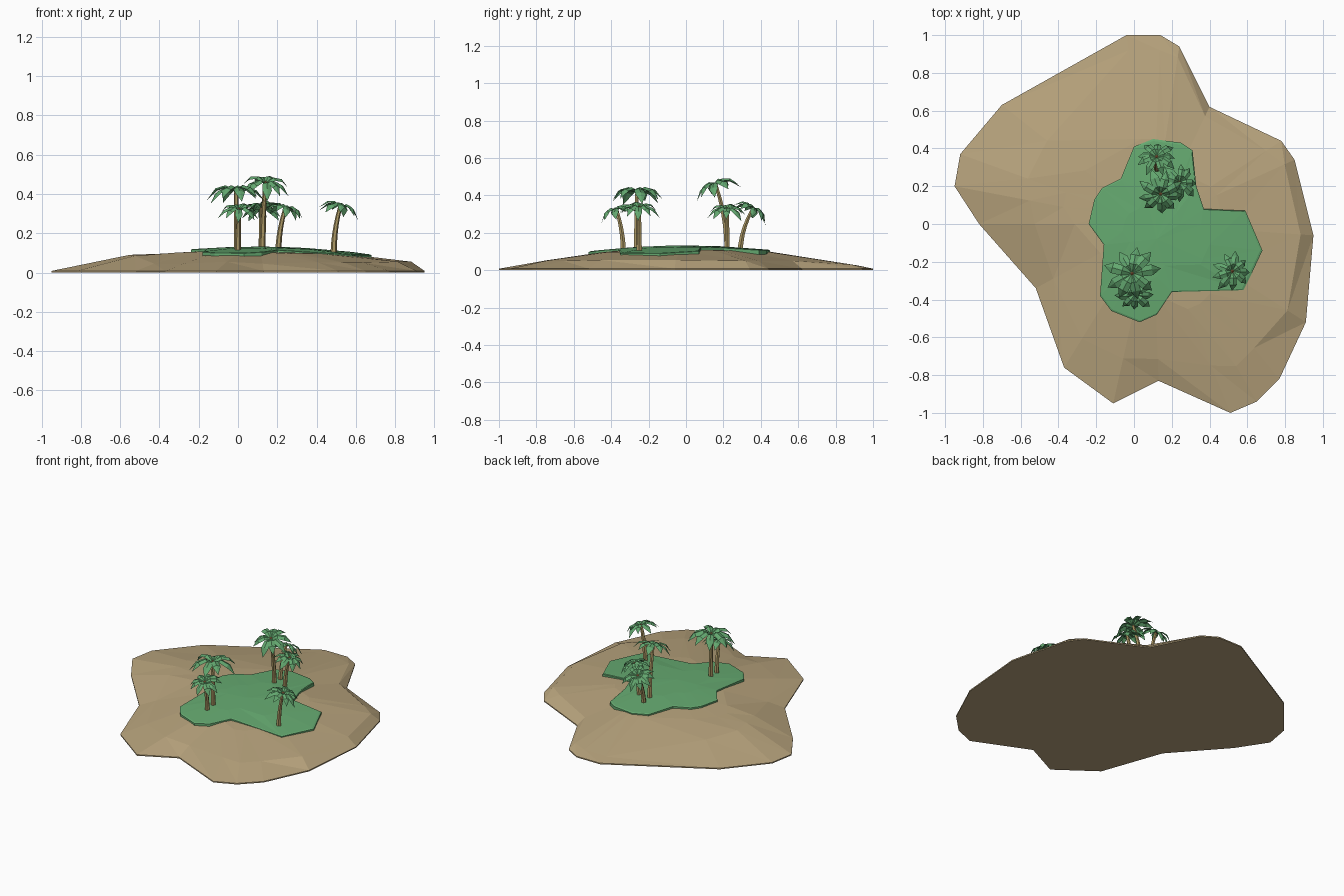
import bpy, bmesh, math, random
from mathutils import Vector

if "Cube" in bpy.data.objects:
    bpy.data.objects.remove(bpy.data.objects["Cube"])
random.seed(4)

def material(name, rgb):
    m = bpy.data.materials.new(name)
    m.diffuse_color = (*rgb, 1)
    m.use_nodes = True
    m.node_tree.nodes["Principled BSDF"].inputs["Base Color"].default_value = m.diffuse_color
    return m

SAND = material("sand", (0.48, 0.37, 0.205))
GRASS = material("grass green", (0.133, 0.406, 0.165))
LEAF = material("leaf green", (0.125, 0.39, 0.16))
BARK = material("palm bark", (0.42, 0.32, 0.13))
NUT = material("coconut brown", (0.40, 0.17, 0.07))

def finish(bm, name, mat, fix_normals=True):
    if fix_normals:
        bmesh.ops.recalc_face_normals(bm, faces=bm.faces)
    me = bpy.data.meshes.new(name)
    bm.to_mesh(me)
    bm.free()
    me.materials.append(mat)
    ob = bpy.data.objects.new(name, me)
    bpy.context.collection.objects.link(ob)
    return ob

def loft(bm, rings, top=None):
    """Join rings of points with triangles; close the bottom, fan the top to a point."""
    rows = [[bm.verts.new(p) for p in r] for r in rings]
    n = len(rows[0])
    for a, b in zip(rows, rows[1:]):
        for i in range(n):
            j = (i + 1) % n
            bm.faces.new((a[i], a[j], b[j]))
            bm.faces.new((a[i], b[j], b[i]))
    bm.faces.new(rows[0][::-1])
    if top is None:
        bm.faces.new(rows[-1])
    else:
        c = bm.verts.new(top)
        for i in range(n):
            bm.faces.new((rows[-1][i], rows[-1][(i + 1) % n], c))

# Sand: shore outline x, y, then shoulder position (fraction from centre) and height
shore = [(-.04, 1, .92, .02), (.14, 1, .92, .025), (.24, .94, .94, .03), (.40, .62, .92, .05),
         (.78, .44, .88, .05), (.85, .34, .93, .05), (.95, -.06, .92, .055), (.91, -.52, .88, .055),
         (.77, -.82, .8, .05), (.65, -.94, .8, .05), (.51, -1, .75, .052), (.13, -.83, .86, .045),
         (-.11, -.95, .75, .055), (-.37, -.76, .8, .045), (-.52, -.34, .85, .045),
         (-.82, 0, .68, .085), (-.95, .2, .62, .09), (-.92, .37, .65, .085), (-.70, .63, .7, .07)]
CX = 0.1

def dome(x, y, top, drop):
    return top - drop * ((x - CX) ** 2 + y * y)

def sand_ring(f):
    pts = [(CX + (x - CX) * f, y * f) for x, y, _, _ in shore]
    return [(x, y, dome(x, y, .115, .08)) for x, y in pts]

bm = bmesh.new()
loft(bm, [[(x, y, 0) for x, y, _, _ in shore],
          [(x, y, .008) for x, y, _, _ in shore],
          [(CX + (x - CX) * f, y * f, z) for x, y, f, z in shore],
          sand_ring(.45), sand_ring(.22)], (CX, 0, .115))
finish(bm, "sand_island", SAND)

# Grass patch draped over the sand
patch = [(0, .41), (.10, .45), (.25, .43), (.31, .39), (.33, .2), (.37, .08), (.59, .07),
         (.68, -.14), (.61, -.29), (.58, -.35), (.20, -.36), (.12, -.48), (.03, -.52),
         (-.12, -.46), (-.18, -.38), (-.16, -.11), (-.24, 0), (-.21, .13), (-.17, .19), (-.07, .24)]
GX, GY = .12, -.08

def grass_ring(f, dz=0):
    pts = [(GX + (x - GX) * f, GY + (y - GY) * f) for x, y in patch]
    return [(x, y, dome(x, y, .132, .115) + dz) for x, y in pts]

bm = bmesh.new()
loft(bm, [grass_ring(1, -.03), grass_ring(1, -.003), grass_ring(.98), grass_ring(.5)], (GX, GY, .132))
finish(bm, "grass_patch", GRASS)

def palm(name, base, crown, reach, fronds=9):
    base, crown = Vector((*base, .09)), Vector(crown)
    d = crown - base
    # Curved, tapering six-sided trunk
    bm = bmesh.new()
    rings = []
    for k in range(6):
        t = k / 5
        c = base + Vector((d.x * t * t, d.y * t * t, d.z * t))
        r = .0165 - .006 * t
        rings.append([c + Vector((r * math.cos(a * math.pi / 3), r * math.sin(a * math.pi / 3), 0))
                      for a in range(6)])
    loft(bm, rings)
    finish(bm, name + "_trunk", BARK)
    # Small coconut knob in the crown
    bm = bmesh.new()
    bmesh.ops.create_icosphere(bm, subdivisions=1, radius=.011)
    bmesh.ops.translate(bm, verts=bm.verts, vec=crown)
    finish(bm, name + "_coconut", NUT)
    # Folded arching fronds, tilted with the trunk
    tilt = Vector((0, 0, 1)).rotation_difference(Vector((2 * d.x, 2 * d.y, d.z)))
    bm = bmesh.new()
    start = random.uniform(0, 6.28)
    # along, rise, half width (all relative to reach)
    profile = [(.05, .03, .05), (.35, .18, .17), (.7, .07, .19), (1, -.32, 0)]
    for i in range(fronds):
        a = start + 2 * math.pi * i / fronds + random.uniform(-.12, .12)
        out = Vector((math.cos(a), math.sin(a), 0))
        side = Vector((-out.y, out.x, 0))
        size = reach * random.uniform(.88, 1.05)
        droop = -.1 if i % 2 else .06
        rows = []
        for s, z, w in profile:
            mid = out * s + Vector((0, 0, z + droop * s))
            row = []
            for e in (-1, 0, 1):
                p = mid + side * w * e - Vector((0, 0, .4 * w * abs(e)))
                row.append(bm.verts.new(crown + tilt @ (p * size)))
            rows.append(row)
        for p, q in zip(rows, rows[1:]):
            for e in (0, 1):
                bm.faces.new((p[e], q[e], q[e + 1], p[e + 1]))
    bmesh.ops.remove_doubles(bm, verts=bm.verts, dist=1e-5)
    finish(bm, name + "_fronds", LEAF, False)

palm("tall_front_palm", (-.005, -.265), (-.01, -.262, .415), .15)
palm("short_front_palm", (0, -.335), (.005, -.37, .32), .11)
palm("right_palm", (.487, -.25), (.52, -.25, .335), .11)
palm("tall_back_palm", (.125, .22), (.14, .16, .455), .13)
palm("short_back_palm", (.12, .29), (.12, .355, .325), .11)
palm("side_back_palm", (.205, .22), (.24, .22, .325), .11)
